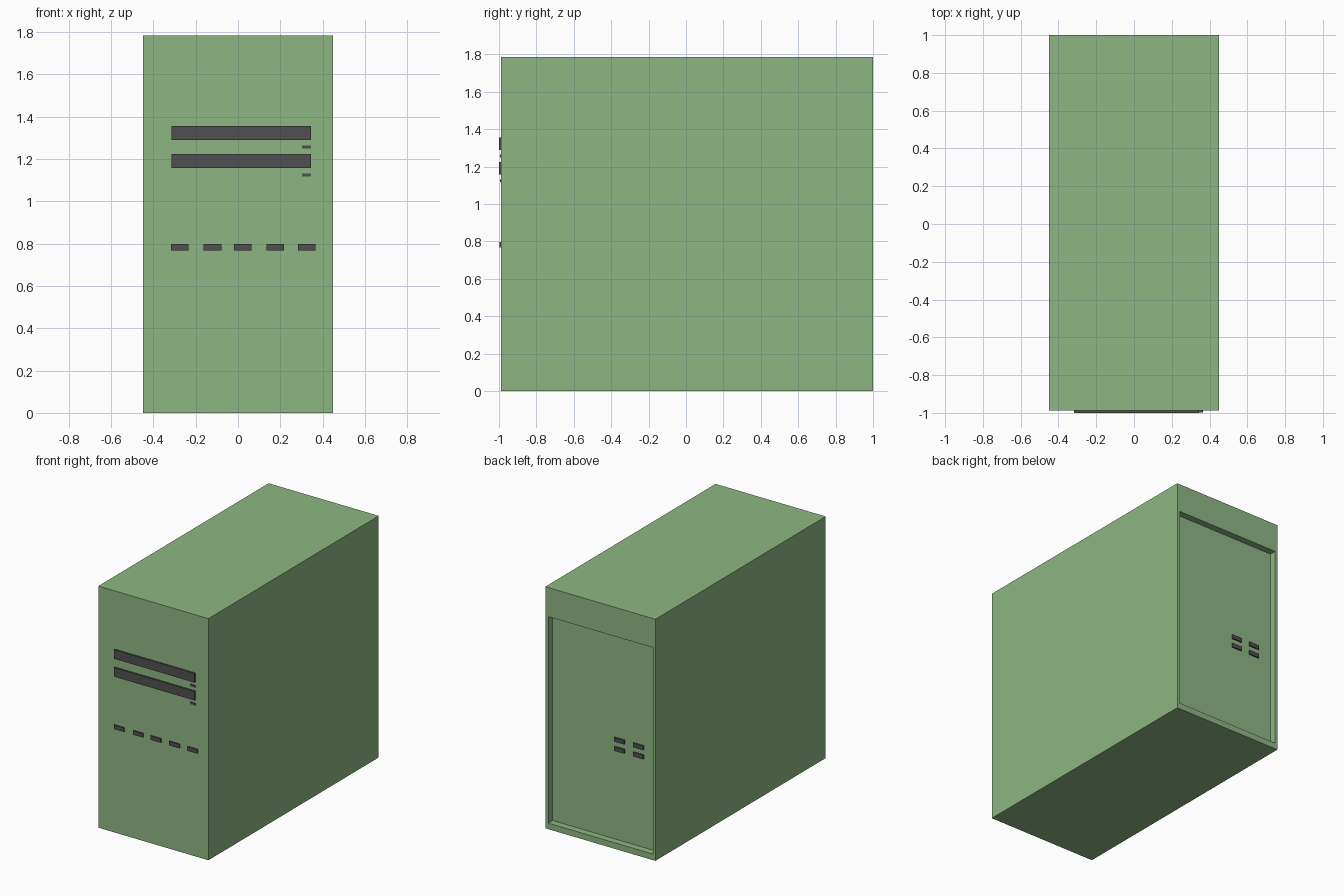
import bpy, bmesh

if "Cube" in bpy.data.objects:
    bpy.data.objects.remove(bpy.data.objects["Cube"])


def material(name, colour):
    m = bpy.data.materials.new(name)
    m.diffuse_color = (*colour, 1)
    m.use_nodes = True
    m.node_tree.nodes["Principled BSDF"].inputs["Base Color"].default_value = m.diffuse_color
    return m


green = material("case_green", (0.27, 0.47, 0.23))
dark = material("dark_plastic", (0.08, 0.08, 0.08))


def finish(bm, name, mat):
    bmesh.ops.recalc_face_normals(bm, faces=bm.faces)
    mesh = bpy.data.meshes.new(name)
    bm.to_mesh(mesh)
    bm.free()
    mesh.materials.append(mat)
    obj = bpy.data.objects.new(name, mesh)
    bpy.context.collection.objects.link(obj)
    return obj


def box_mesh(x, y, z):
    bm = bmesh.new()
    bmesh.ops.create_cube(bm, size=1)
    for v in bm.verts:
        v.co = [r[0] if c < 0 else r[1] for c, r in zip(v.co, (x, y, z))]
    return bm


def box(name, x, y, z, mat=dark):
    return finish(box_mesh(x, y, z), name, mat)


# Case with a recessed back panel
BACK, PANEL, FRONT = 1.0, 0.95, -0.988
bm = box_mesh((-0.45, 0.45), (FRONT, BACK), (0, 1.785))
bm.normal_update()
back = max(bm.faces, key=lambda f: f.calc_center_median().y)
bmesh.ops.inset_region(bm, faces=[back], thickness=0.02)
for v in back.verts:
    v.co.x = 0.425 if v.co.x > 0 else -0.43
    v.co.z = 1.57 if v.co.z > 0.9 else 0.045
inner = bmesh.ops.extrude_discrete_faces(bm, faces=[back])["faces"][0]
for v in inner.verts:
    v.co.y = PANEL
finish(bm, "case", green)

# Drive bays, each with an eject button below
for i, z in enumerate((1.289, 1.157)):
    box(f"drive_bay_{i + 1}", (-0.315, 0.345), (-1.0, FRONT + 0.002), (z, z + 0.067))
    box(f"eject_button_{i + 1}", (0.302, 0.345), (-0.994, FRONT + 0.002), (z - 0.04, z - 0.025))

# Row of front ports
for i, x in enumerate((-0.317, -0.162, -0.018, 0.135, 0.283)):
    box(f"front_port_{i + 1}", (x, x + 0.083), (-0.997, FRONT + 0.002), (0.768, 0.798))

# Grid of rear ports on the recessed panel
for i, x in enumerate((-0.165, -0.32)):
    for j, z in enumerate((0.768, 0.7)):
        box(f"rear_port_{i + 1}_{j + 1}", (x, x + 0.083), (PANEL - 0.002, PANEL + 0.01), (z, z + 0.031))
